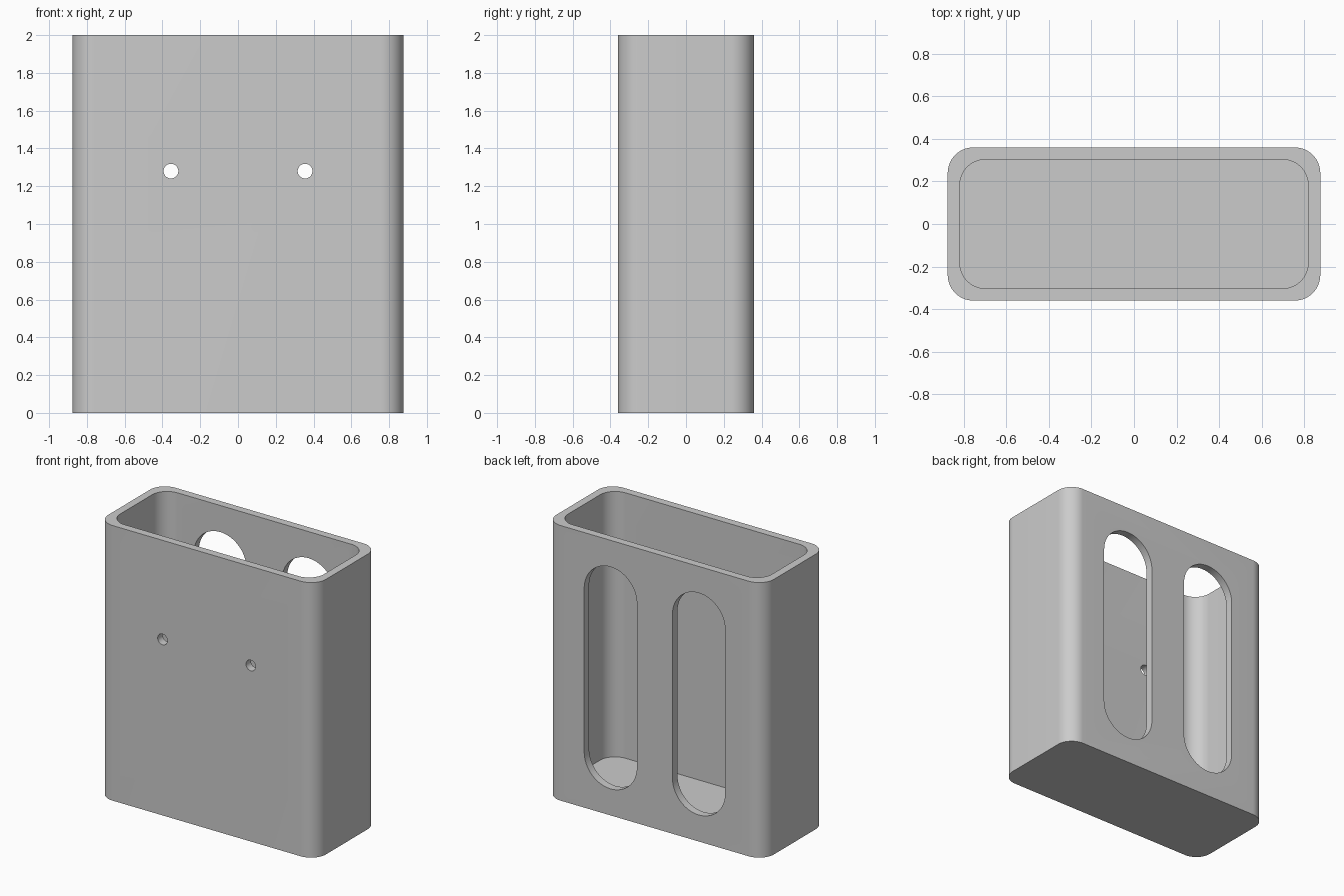
import bpy
import bmesh
from math import cos, sin, pi
from mathutils import Matrix, Vector

if "Cube" in bpy.data.objects:
    bpy.data.objects.remove(bpy.data.objects["Cube"])

HALF_X, HALF_Y, HEIGHT = 0.876, 0.36, 2.0
WALL, FLOOR, CORNER = 0.057, 0.07, 0.12
HOLE_X = 0.355

grey = bpy.data.materials.new("plain grey")
grey.use_nodes = True
colour = (0.6, 0.6, 0.6, 1)
grey.diffuse_color = colour
grey.node_tree.nodes["Principled BSDF"].inputs["Base Color"].default_value = colour


def rounded_prism(name, half_w, half_h, radius, depth, matrix, steps=16):
    """Extrude a rounded rectangle along its local z, then place it."""
    bm = bmesh.new()
    ring = []
    for corner, (sx, sy) in enumerate([(1, 1), (-1, 1), (-1, -1), (1, -1)]):
        for i in range(steps + 1):
            a = (corner + i / steps) * pi / 2
            ring.append(bm.verts.new((sx * (half_w - radius) + radius * cos(a),
                                      sy * (half_h - radius) + radius * sin(a), 0)))
    bmesh.ops.remove_doubles(bm, verts=ring, dist=1e-5)
    base = bm.faces.new([v for v in ring if v.is_valid])
    top = bmesh.ops.extrude_face_region(bm, geom=[base])["geom"]
    bmesh.ops.translate(bm, vec=Vector((0, 0, depth)),
                        verts=[v for v in top if isinstance(v, bmesh.types.BMVert)])
    bmesh.ops.recalc_face_normals(bm, faces=bm.faces)
    bm.transform(matrix)
    mesh = bpy.data.meshes.new(name)
    bm.to_mesh(mesh)
    bm.free()
    mesh.materials.append(grey)
    obj = bpy.data.objects.new(name, mesh)
    bpy.context.collection.objects.link(obj)
    return obj


def carve(target, cutter):
    """Subtract a cutter and remove it afterwards."""
    cutter.hide_render = True
    mod = target.modifiers.new("cut", "BOOLEAN")
    mod.operation = "DIFFERENCE"
    mod.solver = "EXACT"
    mod.object = cutter
    bpy.context.view_layer.objects.active = target
    bpy.ops.object.modifier_apply(modifier=mod.name)
    bpy.data.objects.remove(cutter)


def wall_cutter(name, x, y, z, half_w, half_h):
    """Pill or round cutter that runs 0.2 towards -y from the given point."""
    place = Matrix.Translation((x, y, z)) @ Matrix.Rotation(pi / 2, 4, "X")
    return rounded_prism(name, half_w, half_h, half_w, 0.2, place)


# Outer shell and open-topped cavity
holder = rounded_prism("holder_box", HALF_X, HALF_Y, CORNER, HEIGHT, Matrix())
carve(holder, rounded_prism("cavity", HALF_X - WALL, HALF_Y - WALL, CORNER,
                            HEIGHT, Matrix.Translation((0, 0, FLOOR))))

# Tall back slots and small front screw holes
for side in (-1, 1):
    carve(holder, wall_cutter("slot", side * HOLE_X, HALF_Y + 0.1, 1.0, 0.212, 0.807))
    carve(holder, wall_cutter("hole", side * HOLE_X, 0.1 - HALF_Y, 1.28, 0.039, 0.039))

# Smooth the rounded walls, keep the rims sharp
bpy.ops.object.select_all(action="DESELECT")
holder.select_set(True)
bpy.context.view_layer.objects.active = holder
bpy.ops.object.shade_smooth_by_angle(angle=pi / 6)
